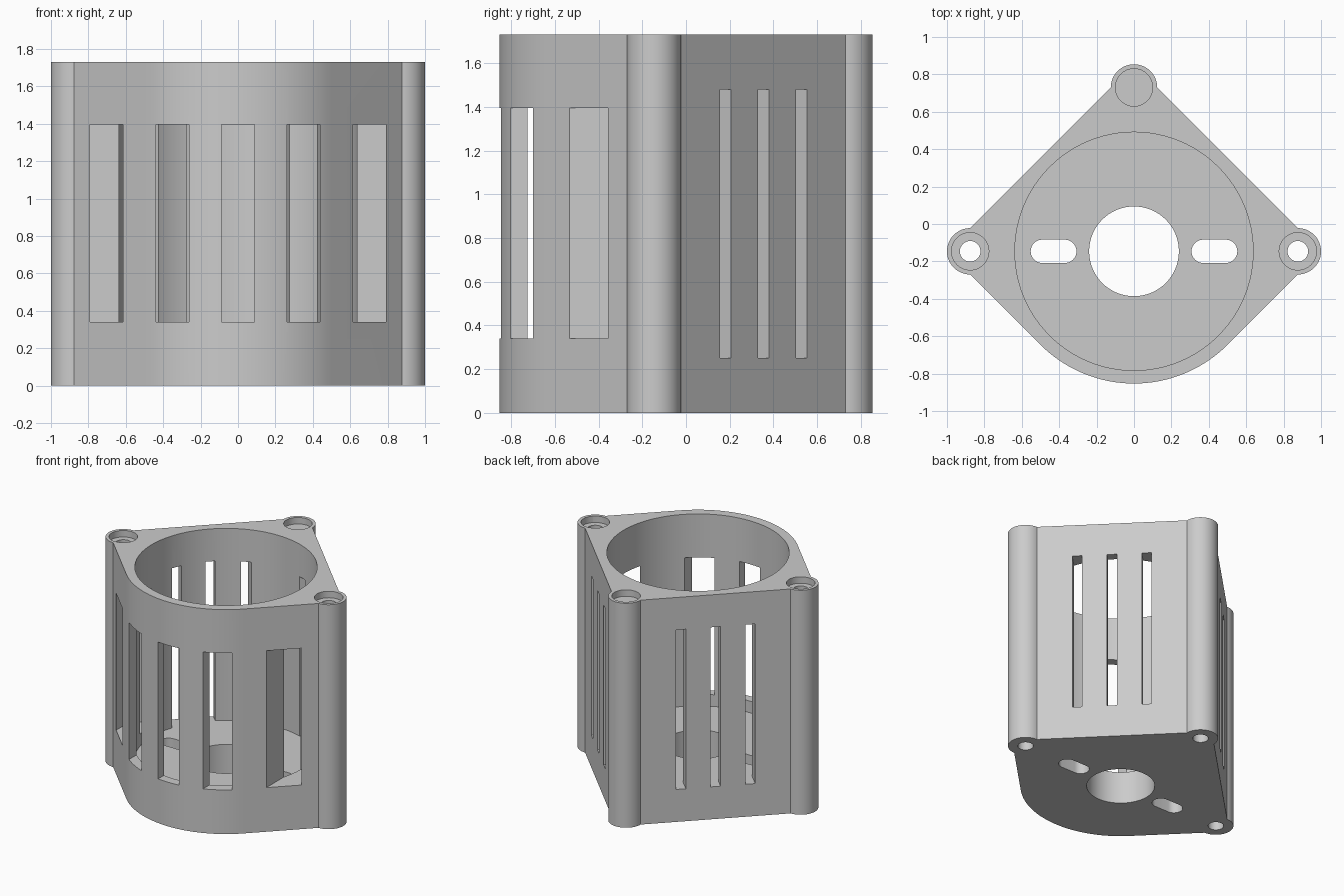
import bpy, bmesh, math
from math import radians, sin, cos

if "Cube" in bpy.data.objects:
    bpy.data.objects.remove(bpy.data.objects["Cube"], do_unlink=True)

H = 1.73            # overall height
FLOOR = 0.25        # floor thickness
CY = -0.146         # bore axis in y
BORE, OUTER = 0.637, 0.707
EAR, EAR_R = 0.876, 0.124
EARS = [(EAR, 0), (0, EAR), (-EAR, 0)]

grey = bpy.data.materials.new("light grey")
grey.use_nodes = True
grey.diffuse_color = (0.6, 0.6, 0.6, 1)
grey.node_tree.nodes["Principled BSDF"].inputs["Base Color"].default_value = (0.6, 0.6, 0.6, 1)


def arc(x, y, r, start, end, n):
    """Points along an arc, angles in degrees."""
    return [(x + r * cos(radians(start + (end - start) * i / n)),
             y + r * sin(radians(start + (end - start) * i / n))) for i in range(n + 1)]


def circle(x, y, r, n):
    return arc(x, y, r, 0, 360, n)[:-1]


def prism(name, points, z0, z1):
    """Extrude a closed profile, given relative to the bore axis."""
    bm = bmesh.new()
    face = bm.faces.new([bm.verts.new((x, y + CY, z0)) for x, y in points])
    top = bmesh.ops.extrude_face_region(bm, geom=[face])["geom"]
    bmesh.ops.translate(bm, vec=(0, 0, z1 - z0),
                        verts=[v for v in top if isinstance(v, bmesh.types.BMVert)])
    bmesh.ops.recalc_face_normals(bm, faces=bm.faces)
    mesh = bpy.data.meshes.new(name)
    bm.to_mesh(mesh)
    bm.free()
    mesh.materials.append(grey)
    obj = bpy.data.objects.new(name, mesh)
    bpy.context.collection.objects.link(obj)
    return obj


# Housing: three round ears joined by straight walls, with a rounded front
outline = (arc(EAR, 0, EAR_R, -90, 90, 24) + arc(0, EAR, EAR_R, 0, 180, 24)
           + arc(-EAR, 0, EAR_R, 90, 270, 24) + arc(0, 0, OUTER, 225, 315, 32))
housing = prism("motor_housing", outline, 0, H)

# Bore and the shaft hole through the floor
cutters = [prism("bore_cutter", circle(0, 0, BORE, 96), FLOOR, H + 0.1),
           prism("shaft_cutter", circle(0, 0, 0.24, 64), -0.1, FLOOR + 0.1)]

# Screw holes with shallow counterbores
for x, y in EARS:
    cutters.append(prism("screw_cutter", circle(x, y, 0.055, 32), -0.1, H + 0.1))
    cutters.append(prism("counterbore_cutter", circle(x, y, 0.1, 32), H - 0.05, H + 0.1))

# Oblong mounting holes in the floor
for side in (-1, 1):
    x = side * 0.43
    oblong = arc(x + 0.06, 0, 0.0625, -90, 90, 16) + arc(x - 0.06, 0, 0.0625, 90, 270, 16)
    cutters.append(prism("mount_cutter", oblong, -0.1, FLOOR + 0.1))

# Front vents, all cut straight back to the bore axis
for i in range(-2, 3):
    x, w = i * 0.351, 0.088
    box = [(x - w, -1), (x + w, -1), (x + w, 0), (x - w, 0)]
    cutters.append(prism("front_vent_cutter", box, 0.34, 1.395))

# Narrow rear vents, cut square to each diagonal wall
d = math.sqrt(0.5)
for side in (-1, 1):
    for i in (-1, 0, 1):
        x, w = i * 0.246, 0.035
        box = [(x - w, 0.4), (x + w, 0.4), (x + w, 1), (x - w, 1)]
        turned = [(side * (u + v) * d, (v - u) * d) for u, v in box]
        cutters.append(prism("rear_vent_cutter", turned, FLOOR, 1.48))

# Cut everything, then discard the cutters
for cutter in cutters:
    cutter.hide_render = True
    mod = housing.modifiers.new(cutter.name, "BOOLEAN")
    mod.operation, mod.solver, mod.object = "DIFFERENCE", "EXACT", cutter
bpy.context.view_layer.update()
result = housing.evaluated_get(bpy.context.evaluated_depsgraph_get())
housing_mesh = bpy.data.meshes.new_from_object(result)
housing.modifiers.clear()
housing.data = housing_mesh
for cutter in cutters:
    bpy.data.objects.remove(cutter, do_unlink=True)

bpy.ops.object.select_all(action="DESELECT")
housing.select_set(True)
bpy.context.view_layer.objects.active = housing
bpy.ops.object.shade_smooth_by_angle(angle=radians(30))
